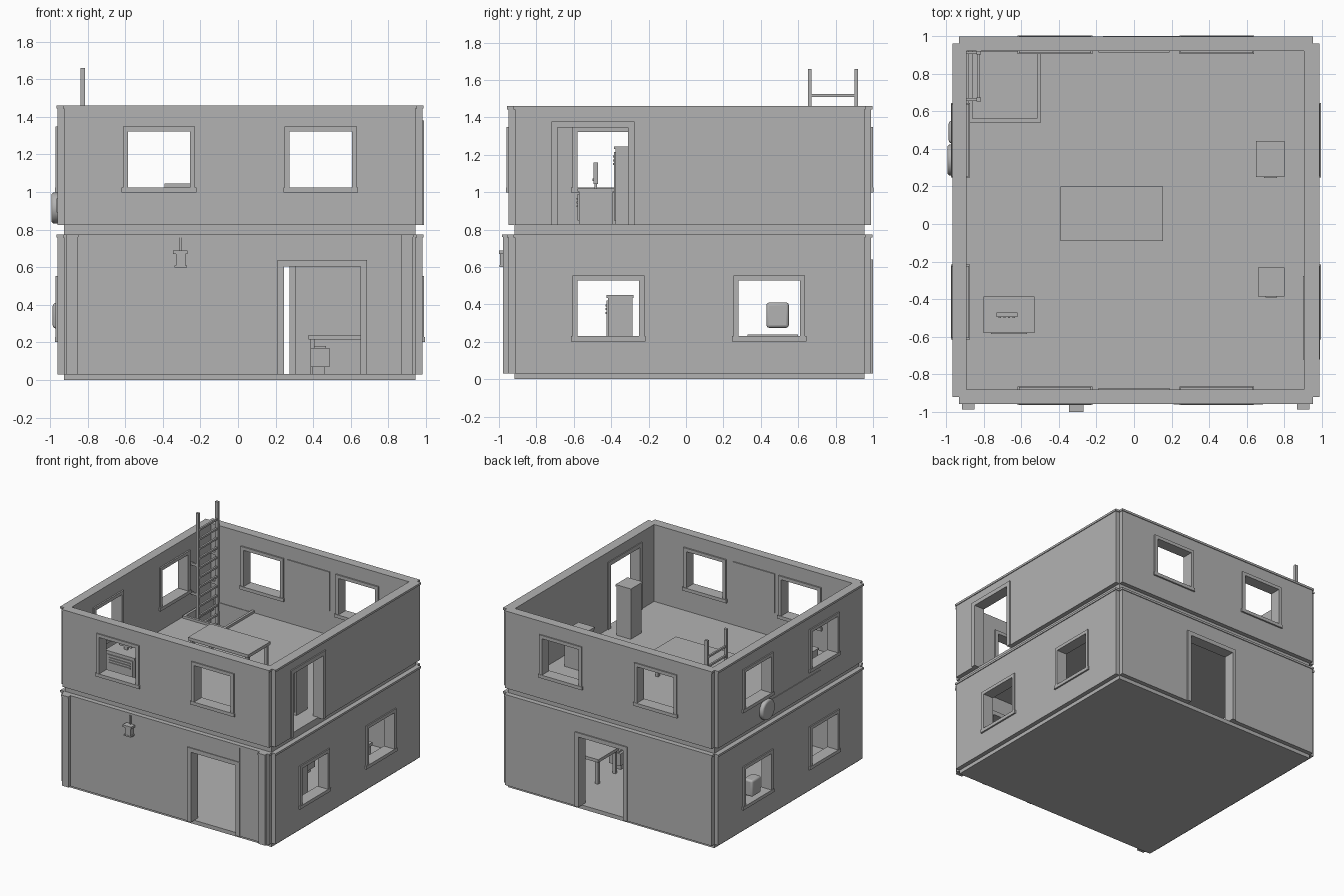
import bpy, bmesh, math
from mathutils import Matrix, Vector

cube = bpy.data.objects.get("Cube")
if cube:
    bpy.data.objects.remove(cube, do_unlink=True)

grey = bpy.data.materials.new("plain_grey")
grey.use_nodes = True
COLOUR = (0.45, 0.45, 0.45, 1)
grey.diffuse_color = COLOUR
grey.node_tree.nodes["Principled BSDF"].inputs["Base Color"].default_value = COLOUR

# Outer faces of the walls; the room is one wall thickness inside
XL, XR, YF, YB, THICK, NOTCH = -0.96, 0.98, -0.95, 0.99, 0.07, 0.035


def finish(name, bm):
    bmesh.ops.recalc_face_normals(bm, faces=bm.faces)
    mesh = bpy.data.meshes.new(name)
    bm.to_mesh(mesh)
    bm.free()
    mesh.materials.append(grey)
    ob = bpy.data.objects.new(name, mesh)
    bpy.context.scene.collection.objects.link(ob)
    return ob


def boxes(name, spans):
    """One object from boxes given as x0, x1, y0, y1, z0, z1."""
    bm = bmesh.new()
    for x0, x1, y0, y1, z0, z1 in spans:
        size = Vector((abs(x1 - x0), abs(y1 - y0), abs(z1 - z0)))
        mid = Vector((x0 + x1, y0 + y1, z0 + z1)) / 2
        bmesh.ops.create_cube(bm, size=1, matrix=Matrix.Translation(mid) @ Matrix.Diagonal(size).to_4x4())
    return finish(name, bm)


def on_wall(side, u0, u1, d0, d1, z0, z1):
    """Box along a wall; d is the distance outward from its outer face."""
    return {"front": (u0, u1, YF - d1, YF - d0, z0, z1),
            "back": (u0, u1, YB + d0, YB + d1, z0, z1),
            "left": (XR + d0, XR + d1, u0, u1, z0, z1),
            "right": (XL - d1, XL - d0, u0, u1, z0, z1)}[side]


def cut(ob, spans):
    cutter = boxes("cutter", spans)
    cutter.hide_render = True
    mod = ob.modifiers.new("cut", "BOOLEAN")
    mod.operation, mod.solver, mod.object = "DIFFERENCE", "EXACT", cutter
    graph = bpy.context.evaluated_depsgraph_get()
    mesh = bpy.data.meshes.new_from_object(ob.evaluated_get(graph))
    ob.modifiers.clear()
    ob.data = mesh
    bpy.data.objects.remove(cutter, do_unlink=True)


def ring(name, grow, z0, z1):
    """Walls with notched corners around the room."""
    a, b, c, d = XL - grow, XR + grow, YF - grow, YB + grow
    n = NOTCH
    pts = [(a + n, c), (b - n, c), (b - n, c + n), (b, c + n), (b, d - n), (b - n, d - n),
           (b - n, d), (a + n, d), (a + n, d - n), (a, d - n), (a, c + n), (a + n, c + n)]
    bm = bmesh.new()
    face = bm.faces.new([bm.verts.new((x, y, z0)) for x, y in pts])
    up = bmesh.ops.extrude_face_region(bm, geom=[face])["geom"]
    bmesh.ops.translate(bm, vec=(0, 0, z1 - z0), verts=[v for v in up if isinstance(v, bmesh.types.BMVert)])
    ob = finish(name, bm)
    t = THICK
    cut(ob, [(XL + t, XR - t - 0.005, YF + t, YB - t, z0 - 0.1, z1 + 0.1)])
    return ob


def frame(name, side, u0, u1, z0, z1, sill):
    """Trim around an opening, showing on both faces of the wall."""
    w, a, b = 0.027 if sill else 0.034, -THICK - 0.012, 0.01
    parts = [on_wall(side, u0 - w, u0, a, b, z0, z1), on_wall(side, u1, u1 + w, a, b, z0, z1),
             on_wall(side, u0 - w, u1 + w, a, b, z1, z1 + w)]
    if sill:
        parts.append(on_wall(side, u0 - w - 0.007, u1 + w + 0.007, a - 0.005, b + 0.003, z0 - w, z0))
    boxes(name, parts)


# Storeys with windows and doors: side, centre, is_door
def storey(name, z0, z1, openings):
    walls = ring(name + "_walls", 0, z0, z1)
    holes = []
    for side, u, door in openings:
        half = (0.203 if z0 < 0.5 else 0.188) if door else 0.165
        lo = z0 if door else z0 + 0.2
        hi = z0 + (0.575 if z0 < 0.5 else 0.52) if door else z0 + 0.497
        holes.append(on_wall(side, u - half, u + half, -0.15, 0.1, lo - (0.05 if door else 0), hi))
        frame(f"{name}_{side}_{'door' if door else 'window'}_frame", side, u - half, u + half, lo, hi, not door)
    cut(walls, holes)
    ring(name + "_rim", 0.006, z1 - 0.017, z1)


W1, W2 = -0.415, 0.445
storey("lower", 0.03, 0.775, [("front", 0.448, True), ("back", 0.072, True)] +
       [(s, u, False) for s in ("left", "right") for u in (W1, W2)])
storey("upper", 0.825, 1.46, [("left", -0.498, True), ("right", W1, False), ("right", W2, False)] +
       [(s, u, False) for s in ("front", "back") for u in (-0.42, 0.44)])

# Floors, with the ladder opening and its curb
boxes("ground_slab", [(-0.925, 0.945, -0.917, 0.955, 0, 0.032)])
floor = boxes("upper_floor", [(-0.925, 0.945, -0.917, 0.955, 0.765, 0.83)])
HX0, HX1, HY0, HY1 = -0.88, -0.495, 0.54, 0.92
cut(floor, [(HX0 + 0.02, HX1 - 0.02, HY0 + 0.02, HY1 - 0.005, 0.7, 0.9)])
boxes("hatch_curb", [(HX0, HX1, HY0, HY0 + 0.02, 0.76, 0.85), (HX0, HX0 + 0.02, HY0, HY1, 0.76, 0.85),
                     (HX1 - 0.02, HX1, HY0, HY1, 0.76, 0.85)])

# Ladder with wall brackets
rails = [(-0.838, -0.813, y, y + 0.02, 0.03, 1.66) for y in (0.652, 0.9)]
rungs = [(-0.833, -0.818, 0.66, 0.91, 0.1 + 0.0783 * i, 0.115 + 0.0783 * i) for i in range(19)]
brackets = [(-0.9, -0.83, y, y + 0.015, z, z + 0.02) for y in (0.654, 0.903) for z in (0.4, 0.98, 1.22)]
boxes("ladder", rails + rungs + brackets)

# Front pilasters, sign plates and lantern
boxes("pilasters", [on_wall("front", x, x + 0.06, -0.01, 0.028, 0.03, 0.76) for x in (-0.912, 0.87)] +
      [on_wall("front", x - 0.003, x + 0.063, -0.01, 0.035, 0.76, 0.775) for x in (-0.912, 0.87)])
boxes("front_sign_plate", [on_wall("front", -0.305, 0.33, -0.01, 0.002, 0.637, 0.76)])
boxes("door_sign_plate", [on_wall("front", 0.33, 0.685, -0.01, 0.006, 0.64, 0.76)])
boxes("lantern", [on_wall("front", -0.33, -0.28, 0.005, 0.044, 0.605, 0.67),
                  on_wall("front", -0.345, -0.268, 0, 0.05, 0.67, 0.688),
                  on_wall("front", -0.338, -0.272, 0, 0.047, 0.6, 0.61),
                  on_wall("front", -0.31, -0.3, -0.01, 0.012, 0.688, 0.76)])

# Boards on the inside of the upper walls and the band on the right wall
for side in ("front", "back"):
    boxes(side + "_wall_board", [on_wall(side, -0.19, 0.19, -THICK - 0.008, -THICK + 0.01, 1.03, 1.35)])
boxes("side_band", [on_wall("right", -0.36, 0.27, -0.01, 0.005, 0.89, 0.965)])

# Round fan unit and rounded box on the right wall
bm = bmesh.new()
bmesh.ops.create_cone(bm, cap_ends=True, segments=32, radius1=0.083, radius2=0.083, depth=0.05,
                      matrix=Matrix.Translation((-0.967, 0.34, 0.915)) @ Matrix.Rotation(math.pi / 2, 4, "Y"))
fan = finish("wall_fan", bm)
unit = boxes("rounded_wall_unit", [(-0.985, -0.9, 0.43, 0.55, 0.275, 0.41)])
for ob in (fan, unit):
    bev = ob.modifiers.new("bevel", "BEVEL")
    bev.width, bev.segments, bev.limit_method = 0.015, 3, "ANGLE"
    bpy.ops.object.select_all(action="DESELECT")
    ob.select_set(True)
    bpy.context.view_layer.objects.active = ob
    bpy.ops.object.shade_smooth_by_angle()


# Furniture
def table(name, x0, x1, y0, y1, z0, top):
    legs = [(x, x + 0.025, y, y + 0.025, z0, top - 0.02)
            for x in (x0 + 0.01, x1 - 0.035) for y in (y0 + 0.01, y1 - 0.035)]
    boxes(name, legs + [(x0, x1, y0, y1, top - 0.025, top)])


def cabinet(name, x0, x1, y0, y1, z0, top):
    body = [(x0 + 0.005, x1 - 0.005, y0 + 0.008, y1 - 0.005, z0, top - 0.015), (x0, x1, y0, y1, top - 0.015, top),
            (x0 + 0.02, x1 - 0.02, y0, y0 + 0.01, z0 + 0.02, top - 0.03)]
    vents = [(x0 + 0.04, x1 - 0.04, y0 - 0.006, y0 + 0.002, top - 0.06 - 0.02 * i, top - 0.05 - 0.02 * i)
             for i in range(3)]
    boxes(name, body + vents)


table("upper_table", -0.39, 0.155, -0.09, 0.2, 0.83, 1.045)
table("lower_table", 0.375, 0.8, 0.33, 0.6, 0.03, 0.24)
cabinet("tall_locker", 0.66, 0.8, -0.385, -0.23, 0.83, 1.245)
cabinet("low_locker", 0.65, 0.8, 0.25, 0.44, 0.83, 1.12)
cabinet("lower_locker", 0.69, 0.84, -0.425, -0.28, 0.03, 0.45)
cabinet("upper_desk", -0.8, -0.53, -0.58, -0.385, 0.83, 1.02)
boxes("desk_device", [(-0.73, -0.62, -0.495, -0.47, 1.045, 1.16), (-0.69, -0.66, -0.49, -0.475, 1.02, 1.05)] +
      [(x, x + 0.012, -0.5, -0.49, 1.06, 1.072) for x in (-0.72, -0.695, -0.67, -0.645)])
boxes("stool", [(0.385, 0.487, 0.2, 0.3, 0.07, 0.17), (0.405, 0.467, 0.21, 0.29, 0.17, 0.182),
                (0.395, 0.46, 0.22, 0.28, 0.03, 0.07)])
